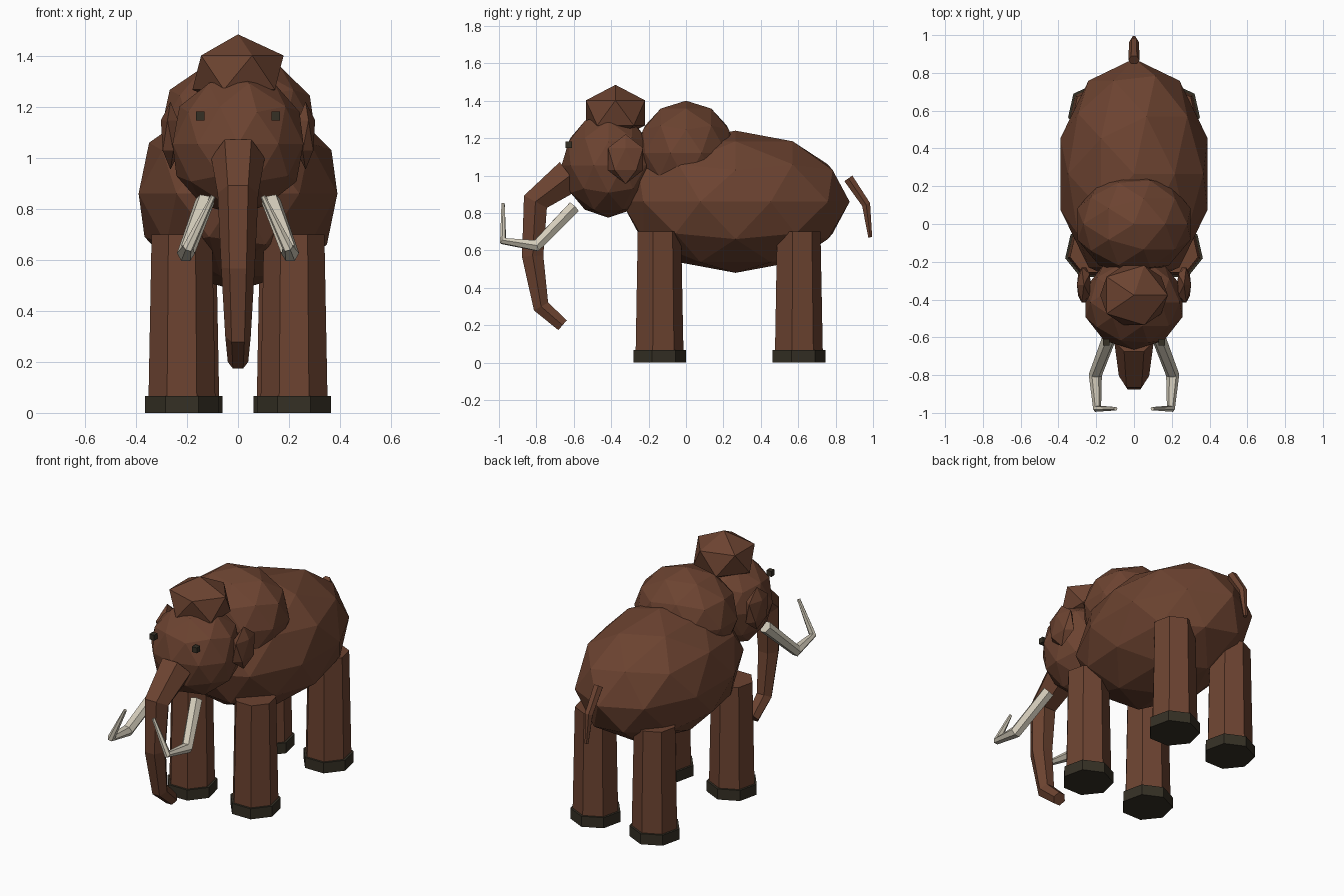
import bpy, bmesh, math
from mathutils import Vector, Matrix

cube = bpy.data.objects.get("Cube")
if cube:
    bpy.data.objects.remove(cube, do_unlink=True)


def material(name, color):
    mat = bpy.data.materials.new(name)
    mat.use_nodes = True
    mat.diffuse_color = (*color, 1)
    for node in mat.node_tree.nodes:
        if node.type == "BSDF_PRINCIPLED":
            node.inputs["Base Color"].default_value = (*color, 1)
    return mat


BROWN = material("brown hide", (0.15, 0.056, 0.03))
DARK = material("dark hoof", (0.035, 0.029, 0.018))
IVORY = material("ivory", (0.65, 0.60, 0.49))


def finish(bm, name, mat):
    bmesh.ops.recalc_face_normals(bm, faces=bm.faces)
    mesh = bpy.data.meshes.new(name)
    bm.to_mesh(mesh)
    bm.free()
    mesh.materials.append(mat)
    obj = bpy.data.objects.new(name, mesh)
    bpy.context.collection.objects.link(obj)
    return obj


def ball(name, center, radii, detail=2):
    """Faceted ellipsoid."""
    bm = bmesh.new()
    bmesh.ops.create_icosphere(bm, subdivisions=detail, radius=1)
    bm.transform(Matrix.Translation(center) @ Matrix.Diagonal((*radii, 1)))
    return finish(bm, name, BROWN)


def column(name, x, y, z0, z1, r0, r1, mat, sides=7):
    """Tapered upright prism with a corner pointing backwards."""
    bm = bmesh.new()
    rings = []
    for z, r in ((z0, r0), (z1, r1)):
        angles = [math.tau * i / sides for i in range(sides)]
        rings.append([bm.verts.new((x + r * math.sin(a), y + r * math.cos(a), z)) for a in angles])
    skin(bm, rings)
    return finish(bm, name, mat)


def skin(bm, rings):
    """Join rings of vertices into a closed tube."""
    n = len(rings[0])
    for a, b in zip(rings, rings[1:]):
        for i in range(n):
            j = (i + 1) % n
            bm.faces.new((a[i], a[j], b[j], b[i]))
    bm.faces.new(rings[0])
    bm.faces.new(rings[-1])


def tube(name, path, radii, mat, sides=6):
    """Tapered tube swept along a bent path."""
    bm = bmesh.new()
    points = [Vector(p) for p in path]
    rings = []
    for k, (p, r) in enumerate(zip(points, radii)):
        ahead = points[min(k + 1, len(points) - 1)]
        behind = points[max(k - 1, 0)]
        tangent = Vector()
        for step in (ahead - p, p - behind):
            if step.length:
                tangent += step.normalized()
        tangent.normalize()
        side = (Vector((1, 0, 0)) - tangent * tangent.x).normalized()
        up = tangent.cross(side)
        angles = [math.tau * i / sides for i in range(sides)]
        rings.append([bm.verts.new(p + r * (side * math.cos(a) + up * math.sin(a))) for a in angles])
    skin(bm, rings)
    return finish(bm, name, mat)


# Main masses
ball("body", (0, 0.265, 0.86), (0.41, 0.61, 0.38))
ball("shoulder_hump", (0, 0, 1.12), (0.315, 0.27, 0.28))
ball("head", (0, -0.415, 1.055), (0.27, 0.25, 0.28))
ball("crown_tuft", (0, -0.377, 1.335), (0.2, 0.186, 0.15), 1)

# Trunk and tail
tube("trunk",
     [(0, -0.62, 1.0), (0, -0.805, 0.86), (0, -0.82, 0.57), (0, -0.775, 0.3), (0, -0.66, 0.2)],
     [0.105, 0.08, 0.066, 0.05, 0.04], BROWN)
tube("tail", [(0, 0.868, 0.985), (0, 0.963, 0.845), (0, 0.985, 0.67)], [0.03, 0.026, 0.012], BROWN)

# Paired parts
for s, label in ((1, "left"), (-1, "right")):
    ball(label + "_ear", (0.265 * s, -0.323, 1.088), (0.042 * s, 0.11, 0.133), 1)

    tube(label + "_tusk",
         [(0.13 * s, -0.6, 0.83), (0.205 * s, -0.8, 0.625),
          (0.195 * s, -0.978, 0.65), (0.097 * s, -0.978, 0.85)],
         [0.038, 0.035, 0.022, 0.01], IVORY)

    bm = bmesh.new()
    bmesh.ops.create_cube(bm, size=0.034, matrix=Matrix.Translation((0.148 * s, -0.627, 1.165)))
    finish(bm, label + "_eye", DARK)

    for end, x, y in (("front", 0.22, -0.148), ("back", 0.205, 0.597)):
        column(f"{label}_{end}_leg", x * s, y, 0.03, 0.7, 0.135, 0.122, BROWN)
        column(f"{label}_{end}_foot", x * s, y, 0, 0.066, 0.148, 0.148, DARK)
